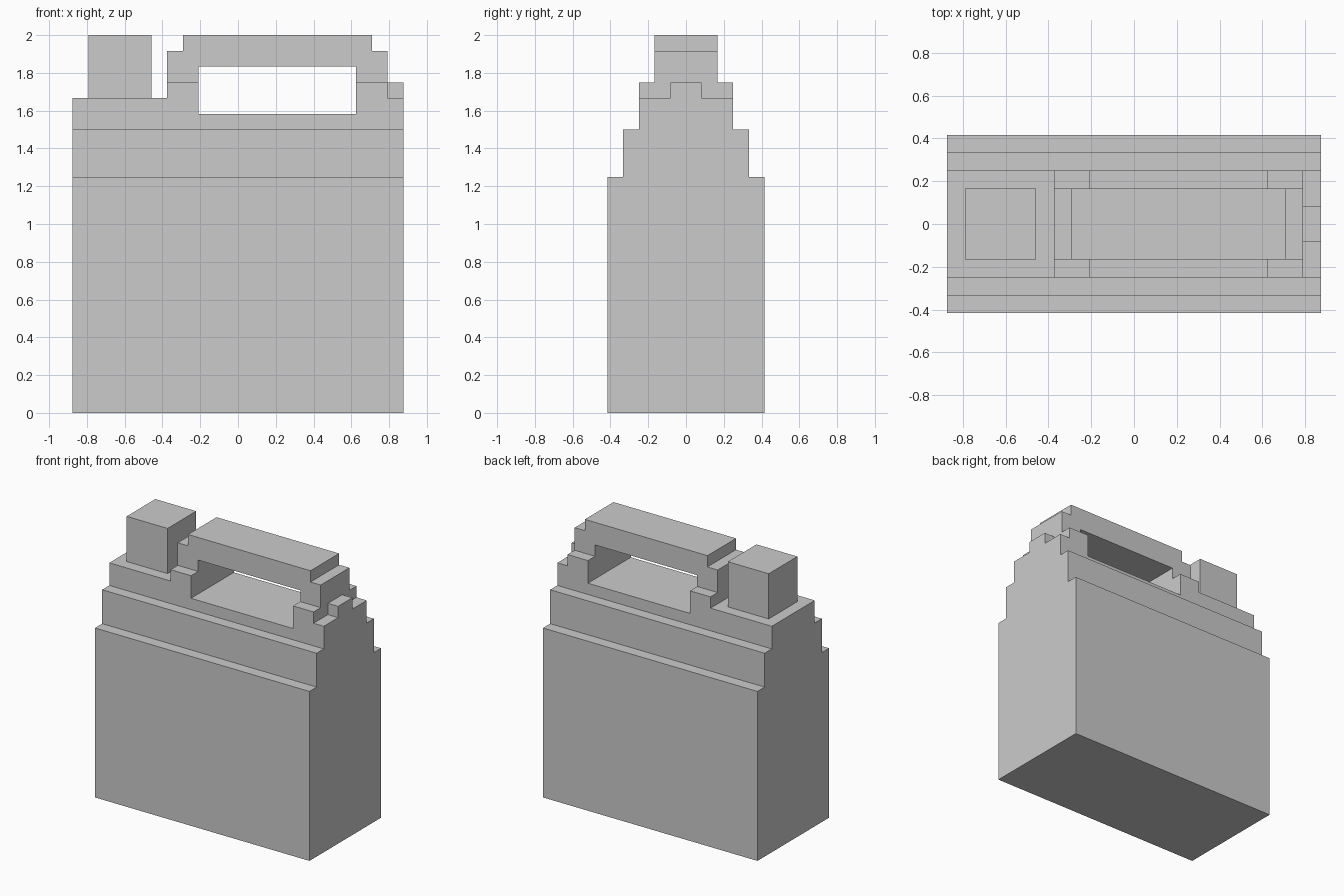
import bpy, bmesh
from mathutils import Vector

if "Cube" in bpy.data.objects:
    bpy.data.objects.remove(bpy.data.objects["Cube"])

U = 1 / 12  # the model sits on a 1/12 unit grid


def prism(name, profile, half, axis):
    """Extrude a closed profile by +-half along 'x' (profile in y,z) or 'y' (profile in x,z)."""
    def point(a, b, d):
        return Vector((d, a, b) if axis == 'x' else (a, d, b)) * U

    bm = bmesh.new()
    face = bm.faces.new([bm.verts.new(point(a, b, -half)) for a, b in profile])
    result = bmesh.ops.extrude_face_region(bm, geom=[face], use_keep_orig=True)
    moved = [g for g in result['geom'] if isinstance(g, bmesh.types.BMVert)]
    bmesh.ops.translate(bm, verts=moved, vec=point(0, 0, 2 * half))
    bmesh.ops.recalc_face_normals(bm, faces=bm.faces[:])
    mesh = bpy.data.meshes.new(name)
    bm.to_mesh(mesh)
    bm.free()
    obj = bpy.data.objects.new(name, mesh)
    bpy.context.collection.objects.link(obj)
    return obj


def block(name, x0, x1, half_y, z0, z1):
    return prism(name, [(x0, z0), (x1, z0), (x1, z1), (x0, z1)], half_y, 'y')


# Can body with stepped shoulders, mirrored front to back
side = [(5, 0), (5, 15), (4, 15), (4, 18), (3, 18), (3, 19)]
prism("can_body", side + [(-y, z) for y, z in reversed(side)], 10.5, 'x')

# Raised collars either side of the hand opening
prism("left_collar", [(-10.5, 19), (-2.5, 19), (-2.5, 21), (-4.5, 21),
                      (-4.5, 20), (-10.5, 20)], 3, 'y')
prism("right_collar", [(7.5, 19), (10.5, 19), (10.5, 20), (9.5, 20),
                       (9.5, 21), (7.5, 21)], 3, 'y')

# Carry handle: stepped arch, symmetric about x = 2.5
arch = [(2, 21), (2, 23), (1, 23), (1, 24)]
half = [(7, 21), (7, 23), (6, 23), (6, 24)]
inner = [(5, 22), (5, 21)]
outline = ([(2.5 - x, z) for x, z in half] + [(2.5 + x, z) for x, z in reversed(half)]
           + [(2.5 + x, z) for x, z in reversed(inner)]
           + [(2.5 - x, z) for x, z in inner])
prism("handle", outline, 2, 'y')

# Filler cap and the small tab behind the handle
block("filler_cap", -9.5, -5.5, 2, 20, 24)
block("end_tab", 9.5, 10.5, 1, 20, 21)
